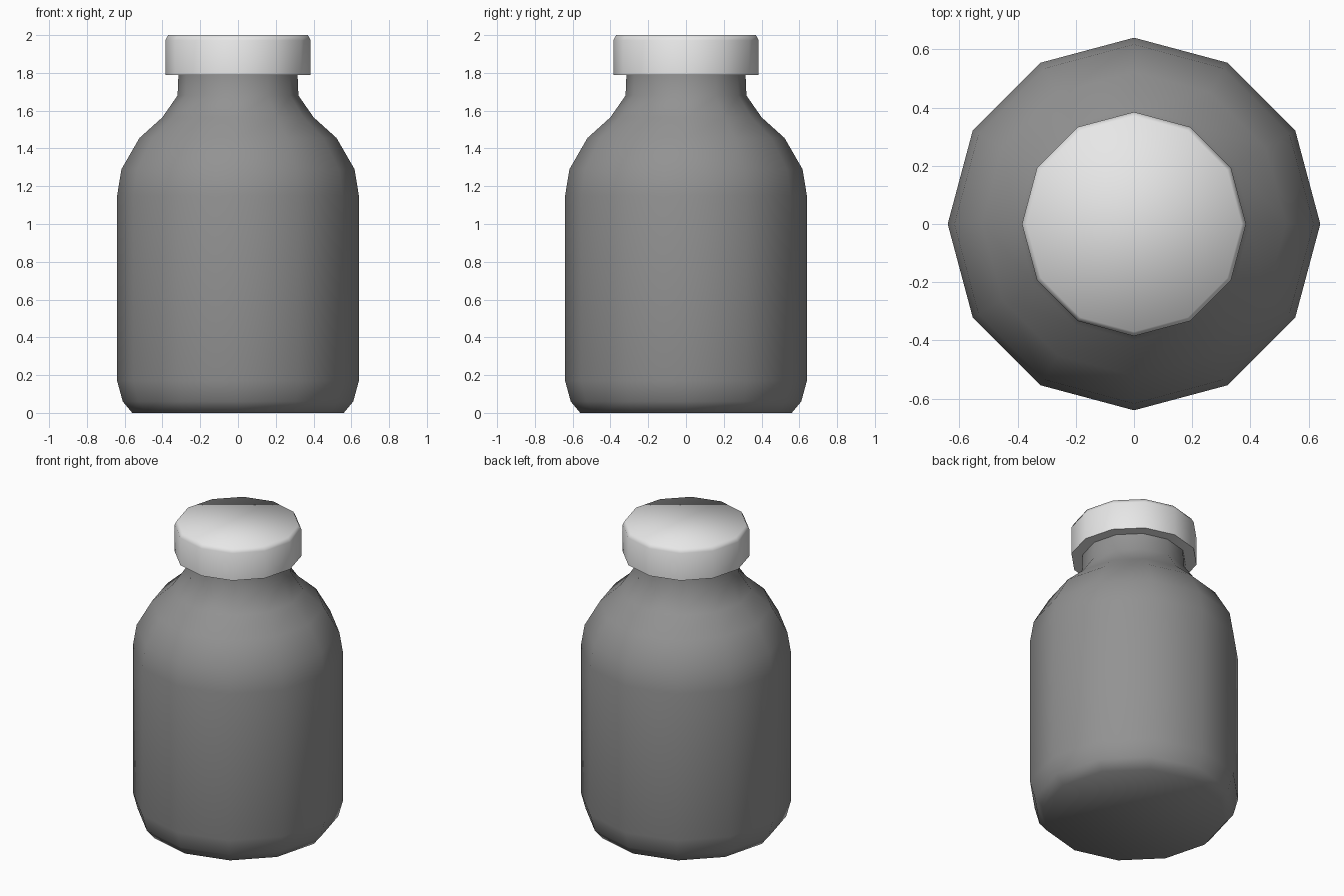
import bpy, bmesh, math

if "Cube" in bpy.data.objects:
    bpy.data.objects.remove(bpy.data.objects["Cube"])

SIDES = 12

def material(name, value):
    m = bpy.data.materials.new(name)
    m.diffuse_color = (value, value, value, 1)
    m.use_nodes = True
    m.node_tree.nodes["Principled BSDF"].inputs["Base Color"].default_value = m.diffuse_color
    return m

def lathe(name, profile, mat, cap_bottom=False, cap_top=False):
    """Revolve (radius, height) points, bottom to top, around z."""
    bm = bmesh.new()
    rings = []
    for r, z in profile:
        rings.append([bm.verts.new((r * math.cos(2 * math.pi * i / SIDES),
                                    r * math.sin(2 * math.pi * i / SIDES), z))
                      for i in range(SIDES)])
    for a, b in zip(rings, rings[1:]):
        for i in range(SIDES):
            j = (i + 1) % SIDES
            bm.faces.new((a[i], a[j], b[j], b[i]))
    if cap_bottom:
        bm.faces.new(rings[0][::-1])
    if cap_top:
        bm.faces.new(rings[-1])
    me = bpy.data.meshes.new(name)
    bm.to_mesh(me)
    bm.free()
    me.materials.append(mat)
    ob = bpy.data.objects.new(name, me)
    bpy.context.collection.objects.link(ob)
    bpy.ops.object.select_all(action='DESELECT')
    ob.select_set(True)
    bpy.context.view_layer.objects.active = ob
    bpy.ops.object.shade_smooth_by_angle(angle=math.radians(70))
    return ob

# Bottle body with rounded base, shoulder and neck
lathe("bottle_body",
      [(0.56, 0.0), (0.61, 0.06), (0.64, 0.17), (0.64, 1.15), (0.617, 1.29),
       (0.522, 1.455), (0.40, 1.565), (0.32, 1.68), (0.315, 1.80)],
      material("dark grey", 0.29), cap_bottom=True)

# Lid with a flat underside lip and bevelled top edge
lathe("lid",
      [(0.31, 1.79), (0.385, 1.79), (0.385, 1.972), (0.37, 2.0)],
      material("light grey", 0.8), cap_top=True)
